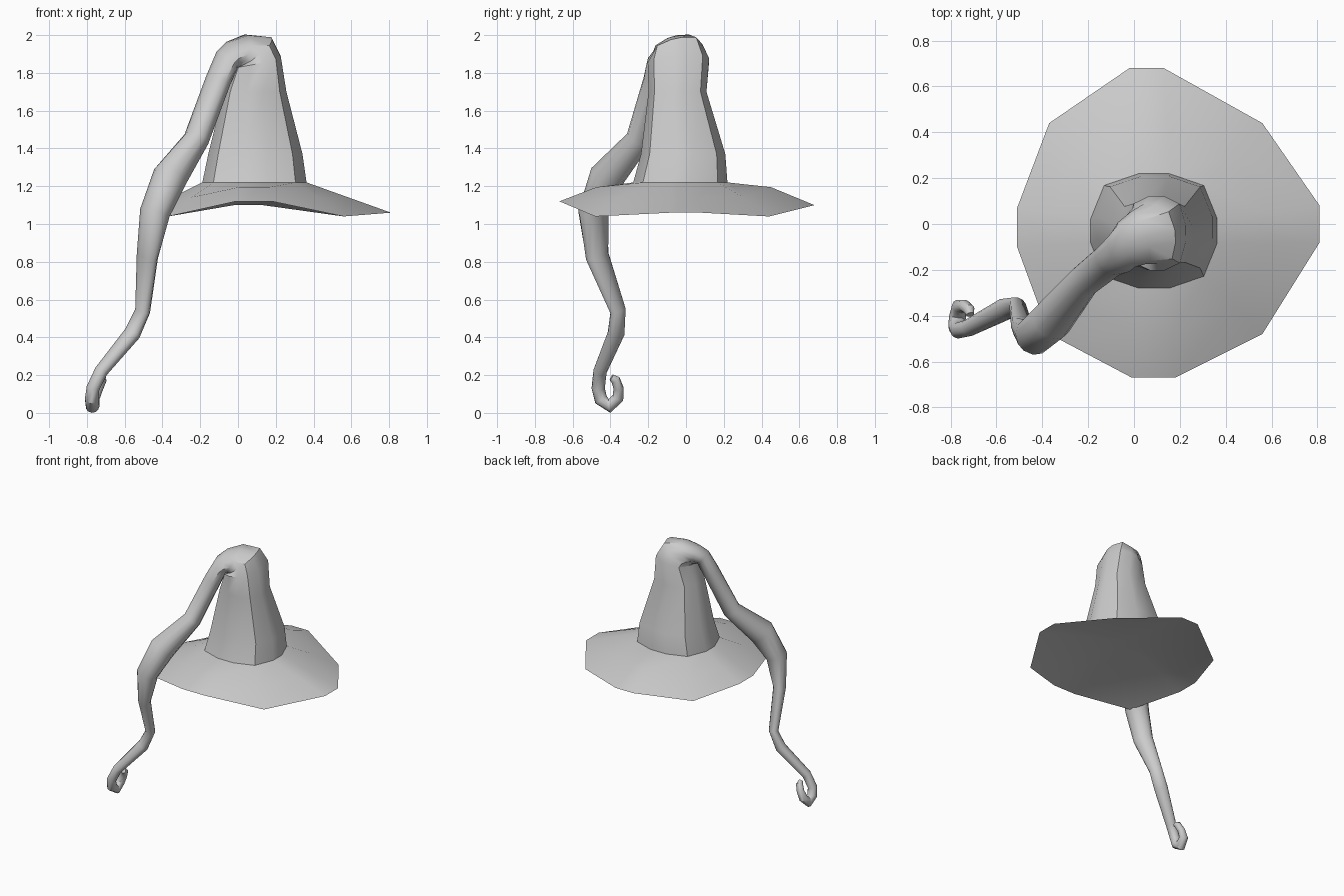
import bpy, bmesh, math
from mathutils import Vector

if "Cube" in bpy.data.objects:
    bpy.data.objects.remove(bpy.data.objects["Cube"])

ANGLES = [math.radians(a) for a in (-12, 12, 45, 76, 104, 135, 168, 192, 225, 256, 284, 315)]
N = len(ANGLES)
CORNERS = (2, 5, 8, 11)

# Brim edge, one point per side of the hat
RIM = [(.81, -.08, 1.06), (.81, .08, 1.06), (.56, .44, 1.04), (.13, .68, 1.10),
       (-.02, .68, 1.10), (-.37, .44, 1.04), (-.51, .07, 1.07), (-.51, -.10, 1.07),
       (-.37, -.48, 1.04), (-.01, -.67, 1.12), (.18, -.67, 1.12), (.56, -.48, 1.04)]

# Crown, fold and drooping tail: centre x, y, z, then the two radii
SPINE = [(.087, -.03, 1.22, .282, .257), (.092, -.015, 1.37, .255, .23),
         (.09, -.045, 1.70, .17, .158), (.10, -.04, 1.86, .132, .168),
         (.08, -.042, 1.907, .128, .137), (.02, -.06, 1.915, .09, .122),
         (-.033, -.09, 1.895, .067, .108), (-.06, -.125, 1.865, .059, .095),
         (-.105, -.157, 1.76, .06, .078),
         (-.22, -.25, 1.45, .065, .072), (-.36, -.42, 1.25, .095, .092),
         (-.44, -.49, 1.06, .077, .085), (-.48, -.47, .83, .045, .072),
         (-.505, -.36, .54, .034, .048), (-.56, -.37, .42, .04, .05),
         (-.725, -.455, .22, .034, .038), (-.768, -.465, .13, .034, .036),
         (-.775, -.45, .07, .035, .037), (-.77, -.405, .037, .038, .036),
         (-.763, -.36, .08, .032, .032), (-.74, -.357, .13, .027, .027),
         (-.72, -.373, .175, .025, .025), (-.715, -.395, .188, .017, .017)]

# Tilt of the rings that fan around the fold, in degrees
FOLD = {3: 12, 4: 38, 5: 65, 6: 100, 7: 132}


def spine_rings():
    pts = [Vector(s[:3]) for s in SPINE]
    tangent, u = Vector((0, 0, 1)), Vector((1, 0, 0))
    rings = []
    for i, (p, s) in enumerate(zip(pts, SPINE)):
        t = tangent
        if i in FOLD:
            a = math.radians(FOLD[i])
            t = Vector((-math.sin(a), -.35 * math.sin(a), math.cos(a))).normalized()
        elif i > 2:
            t = (pts[min(i + 1, len(pts) - 1)] - pts[i - 1]).normalized()
        u = tangent.rotation_difference(t) @ u
        u = (u - t * u.dot(t)).normalized()
        tangent = t
        v = t.cross(u)
        ring = []
        for k, a in enumerate(ANGLES):
            f = 1.09 if k in CORNERS and i < 6 else 1.0
            ring.append(p + u * (s[3] * f * math.cos(a)) + v * (s[4] * f * math.sin(a)))
        rings.append(ring)
    return rings


# Brim rings run inward to the crown, then along the spine
rings = spine_rings()
rim = [Vector(p) for p in RIM]
middle = []
for k, (a, b) in enumerate(zip(rim, rings[0])):
    m = a.lerp(b, .5)
    m.z = 1.195 if k in (3, 4, 9, 10) else 1.14
    middle.append(m)
rings = [rim, middle] + rings

bm = bmesh.new()
loops = [[bm.verts.new(p) for p in ring] for ring in rings]
for a, b in zip(loops, loops[1:]):
    for k in range(N):
        j = (k + 1) % N
        bm.faces.new((a[k], a[j], b[j], b[k]))

# Tail tip and hollowed underside
bm.faces.new(loops[-1])
hub = bm.verts.new((.08, .04, 1.21))
for k in range(N):
    bm.faces.new((loops[0][(k + 1) % N], loops[0][k], hub))
bmesh.ops.recalc_face_normals(bm, faces=bm.faces[:])

mesh = bpy.data.meshes.new("pointed_hat")
bm.to_mesh(mesh)
bm.free()
hat = bpy.data.objects.new("pointed_hat", mesh)
bpy.context.collection.objects.link(hat)
bpy.context.view_layer.objects.active = hat
hat.select_set(True)
bpy.ops.object.shade_smooth_by_angle(angle=math.radians(40))
